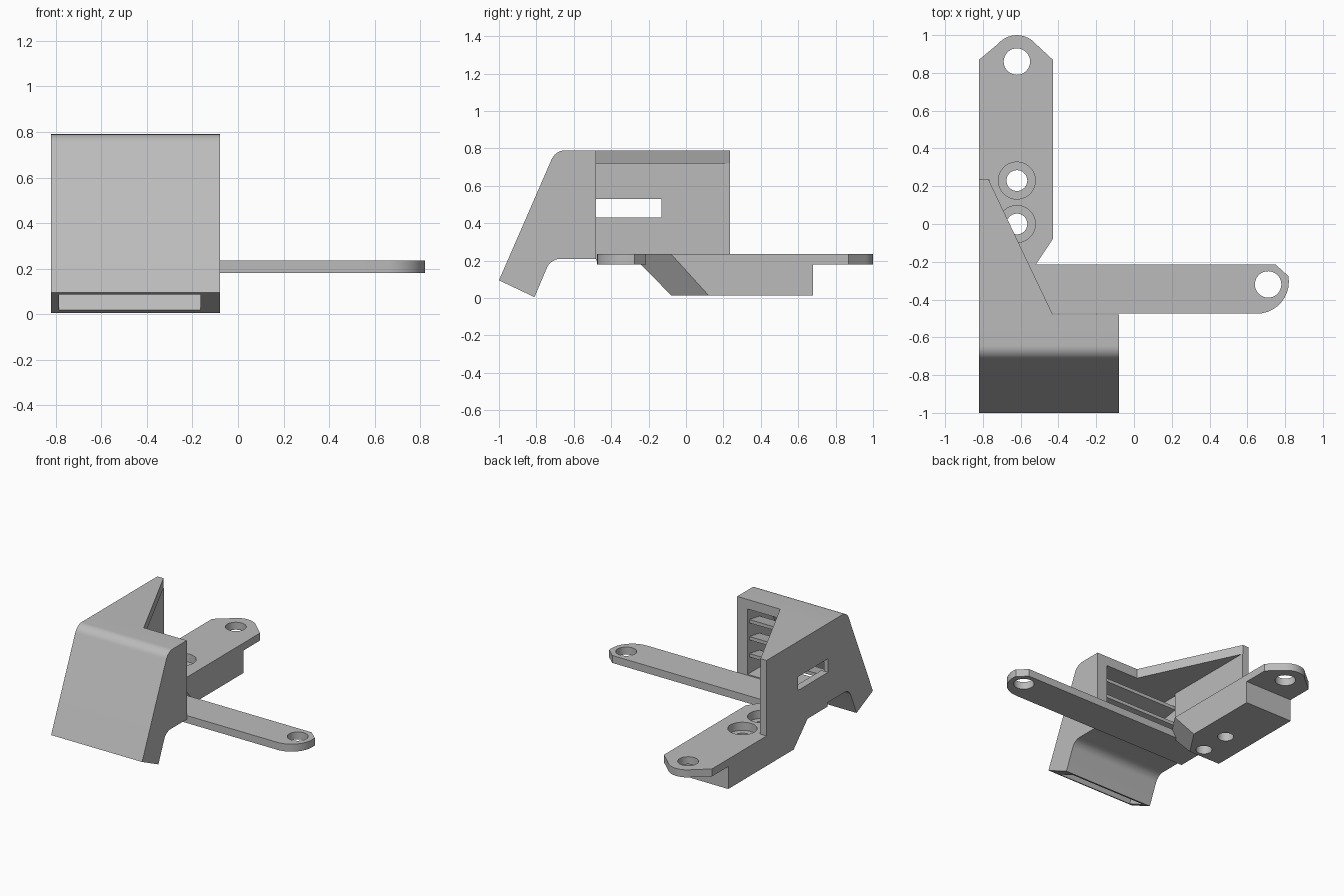
import bpy, bmesh
from math import cos, sin, radians

if "Cube" in bpy.data.objects:
    bpy.data.objects.remove(bpy.data.objects["Cube"], do_unlink=True)

grey = bpy.data.materials.new("plain grey")
grey.use_nodes = True
grey.diffuse_color = (0.5, 0.5, 0.5, 1)
grey.node_tree.nodes["Principled BSDF"].inputs["Base Color"].default_value = (0.5, 0.5, 0.5, 1)


def finish(name, bm):
    bmesh.ops.recalc_face_normals(bm, faces=bm.faces)
    mesh = bpy.data.meshes.new(name)
    bm.to_mesh(mesh)
    bm.free()
    mesh.materials.append(grey)
    ob = bpy.data.objects.new(name, mesh)
    bpy.context.collection.objects.link(ob)
    return ob


def extrude(name, pts, axis, lo, hi):
    """Extrude a flat outline along x (points are y, z) or z (points are x, y)."""
    bm = bmesh.new()
    place = (lambda p, h: (h, *p)) if axis == "x" else (lambda p, h: (*p, h))
    face = bm.faces.new([bm.verts.new(place(p, lo)) for p in pts])
    side = bmesh.ops.extrude_face_region(bm, geom=[face])["geom"]
    moved = [v for v in side if isinstance(v, bmesh.types.BMVert)]
    shift = (hi - lo, 0, 0) if axis == "x" else (0, 0, hi - lo)
    bmesh.ops.translate(bm, verts=moved, vec=shift)
    return finish(name, bm)


def arc(cx, cy, r, start, end, n=10):
    angles = [radians(start + (end - start) * i / n) for i in range(n + 1)]
    return [(cx + r * cos(a), cy + r * sin(a)) for a in angles]


def rect(x0, y0, x1, y1):
    return [(x0, y0), (x1, y0), (x1, y1), (x0, y1)]


def boolean(ob, other, operation="DIFFERENCE"):
    mod = ob.modifiers.new("cut", "BOOLEAN")
    mod.operation, mod.object, mod.solver = operation, other, "EXACT"
    bpy.context.view_layer.objects.active = ob
    bpy.ops.object.modifier_apply(modifier=mod.name)
    bpy.data.objects.remove(other, do_unlink=True)


def drill(ob, x, y, r, lo, hi):
    boolean(ob, extrude("cutter", arc(x, y, r, 0, 350, 35), "z", lo, hi))


LEFT, RIGHT, BACK = -0.82, -0.08, -0.48

# Bent air duct, hollowed from the back opening to the mouth
duct = extrude("air_duct", [(-1, 0.095), *arc(-0.645, 0.71, 0.08, 157, 90),
                            (BACK, 0.79), (BACK, 0.21),
                            *arc(-0.67, 0.13, 0.08, 90, 157), (-0.81, 0.005)],
               "x", LEFT, RIGHT)
boolean(duct, extrude("cavity", [(-1.01, 0.02), (-0.715, 0.7), (-0.69, 0.72),
                                 (-0.46, 0.72), (-0.46, 0.24), (-0.69, 0.24),
                                 (-0.765, 0.19), (-0.87, -0.05)],
                      "x", -0.785, -0.165))

# Guide vanes inside the opening
vanes = []
for i in range(3):
    z = 0.36 + 0.125 * i
    vanes.append(extrude("guide_vane_%d" % (i + 1),
                         [(-0.5, z), (-0.62, z - 0.02), (-0.62, z + 0.005), (-0.5, z + 0.025)],
                         "x", -0.8, -0.15))

# Tapered hood and slotted side wall behind the duct
hood = extrude("hood_plate", [(LEFT, BACK), (-0.43, BACK), (-0.77, 0.235), (LEFT, 0.235)],
               "z", 0.72, 0.79)
wall = extrude("side_wall", rect(BACK, 0.2, 0.235, 0.72), "x", LEFT, -0.765)
boolean(wall, extrude("slot", rect(-0.5, 0.43, -0.13, 0.53), "x", -0.9, -0.7))

# L-shaped mounting plate with rounded ends
plate = extrude("mounting_plate", [(LEFT, -0.475), *arc(0.65, -0.305, 0.17, -90, 10),
                                   (0.75, -0.215), (-0.557, -0.215), (-0.43, -0.03),
                                   (-0.43, 0.87), *arc(-0.62, 0.87, 0.13, 40, 140),
                                   (LEFT, 0.87)], "z", 0.18, 0.235)

# Thick block below the plate, with a sloped front and corner
bm = bmesh.new()
for z, front, corner_x, corner_y in ((0.235, -0.295, -0.573, -0.08), (0.015, -0.08, -0.563, 0.12)):
    for x, y in ((LEFT, front), (corner_x, front), (-0.43, corner_y), (-0.43, 0.68), (LEFT, 0.68)):
        bm.verts.new((x, y, z))
bmesh.ops.convex_hull(bm, input=bm.verts)
boolean(plate, finish("block", bm), "UNION")

# Screw holes, two of them counterbored
for x, y in ((-0.62, 0.86), (0.71, -0.32)):
    drill(plate, x, y, 0.07, -0.1, 0.4)
for y in (0, 0.23):
    drill(plate, -0.62, y, 0.055, -0.1, 0.4)
    drill(plate, -0.62, y, 0.098, 0.175, 0.4)

# Smooth rounded faces while keeping hard edges
bpy.ops.object.select_all(action="DESELECT")
for ob in [duct, hood, wall, plate] + vanes:
    ob.select_set(True)
bpy.context.view_layer.objects.active = plate
bpy.ops.object.shade_smooth_by_angle(angle=radians(25))
